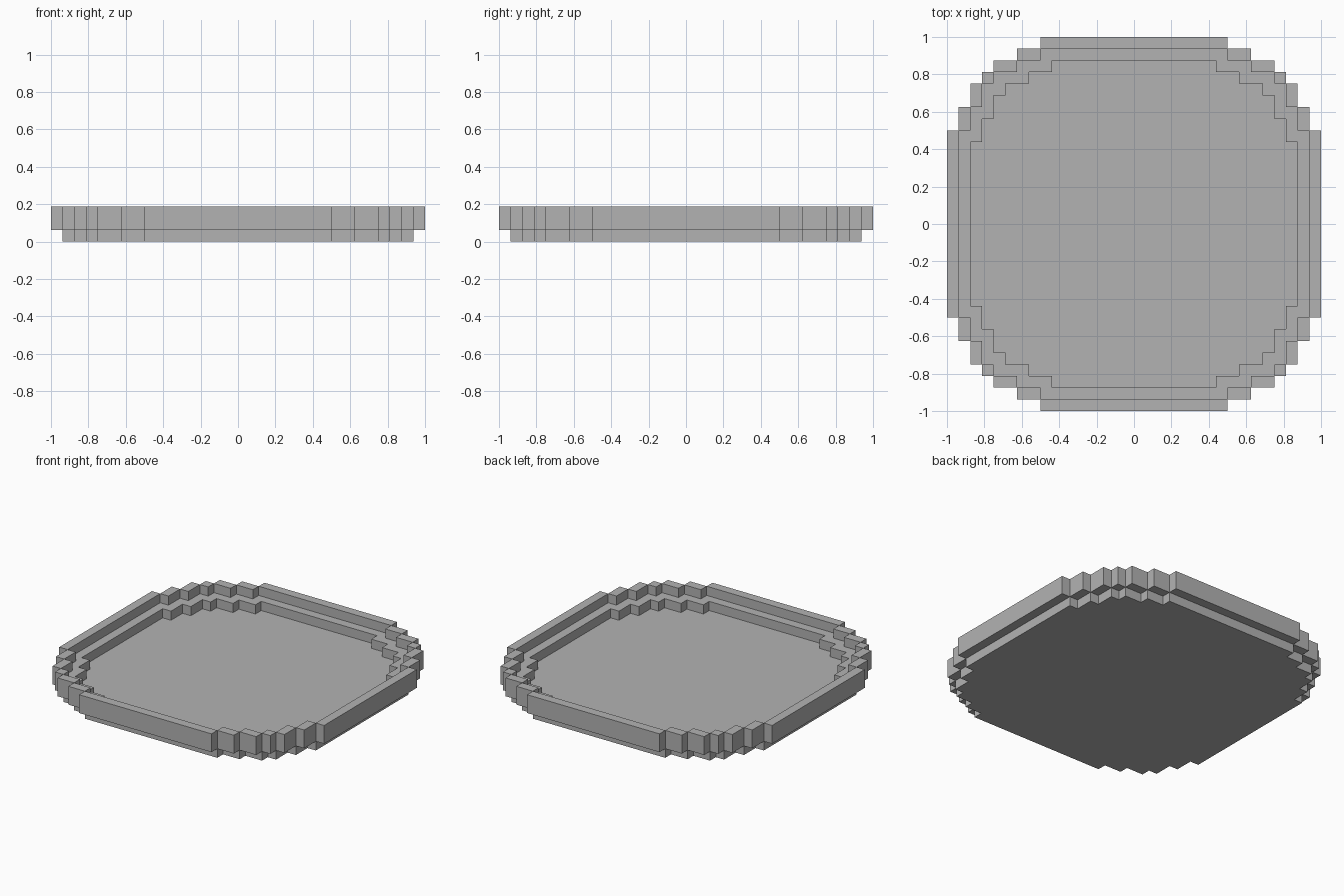
import bpy
import bmesh
from math import radians

cube = bpy.data.objects.get("Cube")
if cube:
    bpy.data.objects.remove(cube, do_unlink=True)

UNIT = 1 / 16  # edge of one block
HALF = 16      # blocks from the centre to the rim

grey = bpy.data.materials.new("plain_grey")
grey.use_nodes = True
grey.diffuse_color = (0.45, 0.45, 0.45, 1)
grey.node_tree.nodes["Principled BSDF"].inputs["Base Color"].default_value = (0.45, 0.45, 0.45, 1)

# Half width of the stepped round outline, row by row from the centre
ROWS = [16] * 8 + [15] * 2 + [14] * 2 + [13, 12, 10, 8, 0, 0, 0]


def outer(i, j):
    return i < ROWS[j]


def middle(i, j):
    return outer(i + 1, j) and outer(i, j + 1)


def inner(i, j):
    return middle(i + 1, j + 1)


def part_at(i, j, k):
    """Name of the part filling a block of the quarter tray, or None."""
    i, j = max(i, 0), max(j, 0)  # the quarter continues across the mirror planes
    if k == 0 and middle(i, j):
        return "tray_floor"
    if k == 1 and middle(i, j) and not inner(i, j):
        return "inner_step"
    if k in (1, 2) and outer(i, j) and not middle(i, j):
        return "raised_rim"
    return None


def build_part(name):
    bm = bmesh.new()
    for i in range(HALF):
        for j in range(HALF):
            for k in range(3):
                if part_at(i, j, k) != name:
                    continue
                # Keep only the block sides that are exposed
                for axis in range(3):
                    for side in (0, 1):
                        near = [i, j, k]
                        near[axis] += 2 * side - 1
                        if part_at(*near):
                            continue
                        u, v = (axis + 1) % 3, (axis + 2) % 3
                        corners = []
                        for du, dv in ((0, 0), (1, 0), (1, 1), (0, 1)):
                            p = [i, j, k]
                            p[axis] += side
                            p[u] += du
                            p[v] += dv
                            corners.append(bm.verts.new([c * UNIT for c in p]))
                        bm.faces.new(corners if side else corners[::-1])
    # Join the block sides into large flat faces
    bmesh.ops.remove_doubles(bm, verts=bm.verts, dist=UNIT / 100)
    bmesh.ops.dissolve_limit(bm, angle_limit=radians(1), verts=bm.verts, edges=bm.edges)
    mesh = bpy.data.meshes.new(name)
    bm.to_mesh(mesh)
    bm.free()
    mesh.materials.append(grey)
    obj = bpy.data.objects.new(name, mesh)
    bpy.context.collection.objects.link(obj)
    # Complete the quarter on both axes
    mirror = obj.modifiers.new("four_quarters", "MIRROR")
    mirror.use_axis = (True, True, False)
    mirror.merge_threshold = UNIT / 100


for part in ("tray_floor", "inner_step", "raised_rim"):
    build_part(part)
